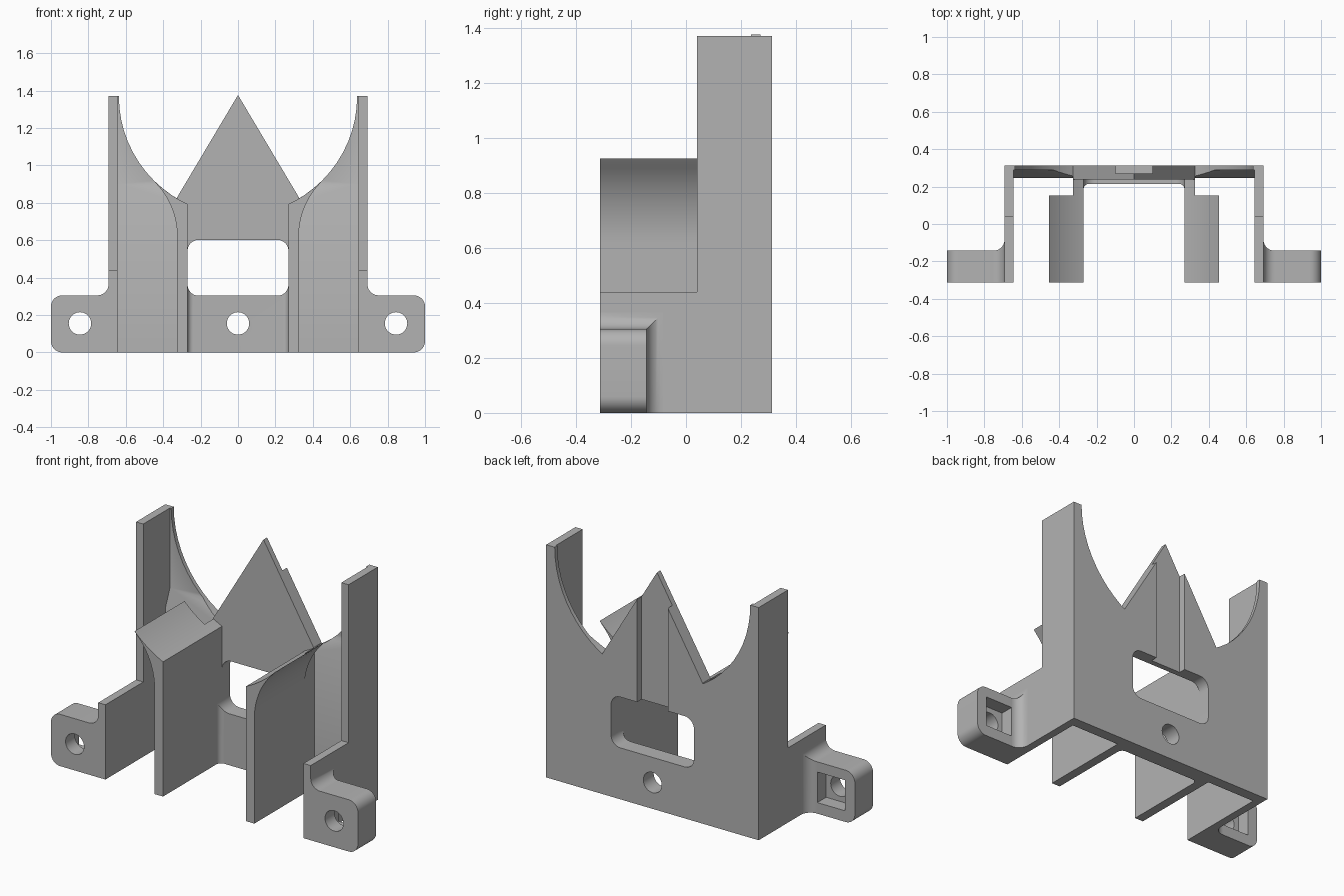
import bpy, bmesh
from math import sin, cos, pi, sqrt, radians, asin

if "Cube" in bpy.data.objects:
    bpy.data.objects.remove(bpy.data.objects["Cube"], do_unlink=True)

GREY = (0.45, 0.45, 0.45, 1)
mat = bpy.data.materials.new("plain grey")
mat.use_nodes = True
mat.diffuse_color = GREY
bsdf = next(n for n in mat.node_tree.nodes if n.type == 'BSDF_PRINCIPLED')
bsdf.inputs["Base Color"].default_value = GREY

BACK, FRONT = 0.312, -0.312
WALL_IN, WALL_OUT = 0.645, 0.692
RIB_IN, RIB_OUT = 0.27, 0.325
TOP, BORE = 1.37, 0.637          # height of bore axis and bore radius
ROUND = 0.06                     # common corner radius


def arc(cx, cy, r, a0, a1, n=10):
    """Points on an arc, angles in degrees."""
    angles = [radians(a0 + (a1 - a0) * i / n) for i in range(n + 1)]
    return [(cx + r * cos(a), cy + r * sin(a)) for a in angles]


def loft(name, rings):
    """Solid through successive rings of matching points."""
    bm = bmesh.new()
    loops = [[bm.verts.new(p) for p in ring] for ring in rings]
    n = len(loops[0])
    for a, b in zip(loops, loops[1:]):
        for i in range(n):
            j = (i + 1) % n
            bm.faces.new((a[i], a[j], b[j], b[i]))
    bm.faces.new(loops[0])
    bm.faces.new(loops[-1])
    bmesh.ops.recalc_face_normals(bm, faces=bm.faces)
    mesh = bpy.data.meshes.new(name)
    bm.to_mesh(mesh)
    bm.free()
    mesh.materials.append(mat)
    obj = bpy.data.objects.new(name, mesh)
    bpy.context.collection.objects.link(obj)
    return obj


def prism(name, pts, axis, lo, hi):
    """Extrude a flat profile along one axis."""
    place = {'x': lambda a, b, t: (t, a, b),
             'y': lambda a, b, t: (a, t, b),
             'z': lambda a, b, t: (a, b, t)}[axis]
    return loft(name, [[place(a, b, t) for a, b in pts] for t in (lo, hi)])


def box(x0, x1, z0, z1):
    return [(x0, z0), (x1, z0), (x1, z1), (x0, z1)]


def finish(obj, cutters=(), mirror=False):
    """Cut, mirror across x = 0, then shade."""
    bpy.ops.object.select_all(action='DESELECT')
    bpy.context.view_layer.objects.active = obj
    obj.select_set(True)
    for c in cutters:
        c.hide_render = True
        mod = obj.modifiers.new("cut", 'BOOLEAN')
        mod.operation, mod.solver, mod.object = 'DIFFERENCE', 'EXACT', c
        bpy.ops.object.modifier_apply(modifier=mod.name)
    if mirror:
        mod = obj.modifiers.new("mirror", 'MIRROR')
        mod.use_mirror_merge = False
        bpy.ops.object.modifier_apply(modifier=mod.name)
    bpy.ops.object.shade_smooth_by_angle(angle=radians(25))


# Cutters
bore = prism("bore_cutter", arc(0, TOP, BORE, 0, 354.375, 63), 'y', -1, 1)
screw = prism("screw_cutter", arc(0, 0.155, ROUND, 0, 348.75, 31), 'y', -1, 1)
ear_screw = prism("ear_screw_cutter", arc(0.845, 0.155, ROUND, 0, 348.75, 31), 'y', -1, 1)
nut = prism("nut_cutter", box(0.755, 0.935, 0.065, 0.245), 'y', -0.225, 0)
slot = prism("slot_cutter", box(-0.1, 0.1, 0.45, 1.5), 'y', 0.27, 0.5)
wx, wlo, whi = RIB_IN - ROUND, 0.303 + ROUND, 0.602 - ROUND
window = prism("window_cutter",
               arc(wx, whi, ROUND, 0, 90) + arc(-wx, whi, ROUND, 90, 180)
               + arc(-wx, wlo, ROUND, 180, 270) + arc(wx, wlo, ROUND, 270, 360), 'y', -1, 1)

# Pointed middle of the back plate, with window, screw hole and rear slot
spike = prism("pointed_back_plate",
              [(-RIB_OUT, 0), (RIB_OUT, 0), (RIB_OUT, 0.83), (0, 1.376), (-RIB_OUT, 0.83)],
              'y', 0.237, BACK)
finish(spike, (window, screw, slot))

# Thicker web low between the ribs, filleted into them
r = 0.03
web = prism("lower_web",
            [(RIB_IN, 0.237)] + arc(RIB_IN - r, 0.215 - r, r, 0, 90)
            + arc(r - RIB_IN, 0.215 - r, r, 90, 180) + [(-RIB_IN, 0.237)],
            'z', 0, wlo)
finish(web, (window, screw))

# Outer back panels, thinning toward the top, scooped by the bore
panel = prism("side_back_panels",
              [(0.247, 0), (BACK, 0), (BACK, TOP), (0.288, TOP), (0.288, 0.9), (0.247, 0.8)],
              'x', RIB_OUT, WALL_IN)
finish(panel, (bore,), mirror=True)

# Stepped side walls
wall = prism("side_walls",
             [(FRONT, 0), (BACK, 0), (BACK, TOP), (0.04, TOP), (0.04, 0.44), (FRONT, 0.44)],
             'x', WALL_IN, WALL_OUT)
finish(wall, mirror=True)


# Inner ribs, flaring outward under the bore
def bore_edge(x_from, x_to, n=10):
    xs = [x_from + (x_to - x_from) * i / n for i in range(n + 1)]
    return [(x, TOP - sqrt(BORE ** 2 - x ** 2)) for x in xs]


R, z0, tip = 0.412, 0.62, 0.455
sweep = 180 / pi * asin(0.305 / R)
flare = arc(RIB_OUT + R, z0, R, 180, 180 - sweep, 14)[:-1]
rib = prism("flared_ribs",
            [(RIB_IN, 0), (RIB_OUT, 0)] + flare + bore_edge(tip, RIB_IN),
            'y', FRONT, 0.153)
finish(rib, mirror=True)
rib_rear = prism("rib_rears",
                 [(RIB_IN, 0), (RIB_OUT, 0)] + bore_edge(RIB_OUT, RIB_IN),
                 'y', 0.153, 0.237)
finish(rib_rear, mirror=True)

# Mounting ears with rounded outer corners, screw hole and nut pocket
EAR_BACK, EAR_TOP = -0.143, 0.305
root = WALL_OUT + ROUND
ear = prism("mounting_ears",
            [(root, 0)] + arc(1 - ROUND, ROUND, ROUND, -90, 0)
            + arc(1 - ROUND, EAR_TOP - ROUND, ROUND, 0, 90) + [(root, EAR_TOP)],
            'y', FRONT, EAR_BACK)
finish(ear, (ear_screw, nut), mirror=True)

# Ear roots, filleted into the walls behind and above
rings = []
for i in range(11):
    a = pi / 2 * i / 10
    x, e = root - ROUND * sin(a), ROUND * (1 - cos(a))
    rings.append([(x, y, z) for y, z in box(FRONT, EAR_BACK + e, 0, EAR_TOP + e)])
finish(loft("ear_roots", rings), mirror=True)

for c in (bore, screw, ear_screw, nut, slot, window):
    bpy.data.objects.remove(c, do_unlink=True)
